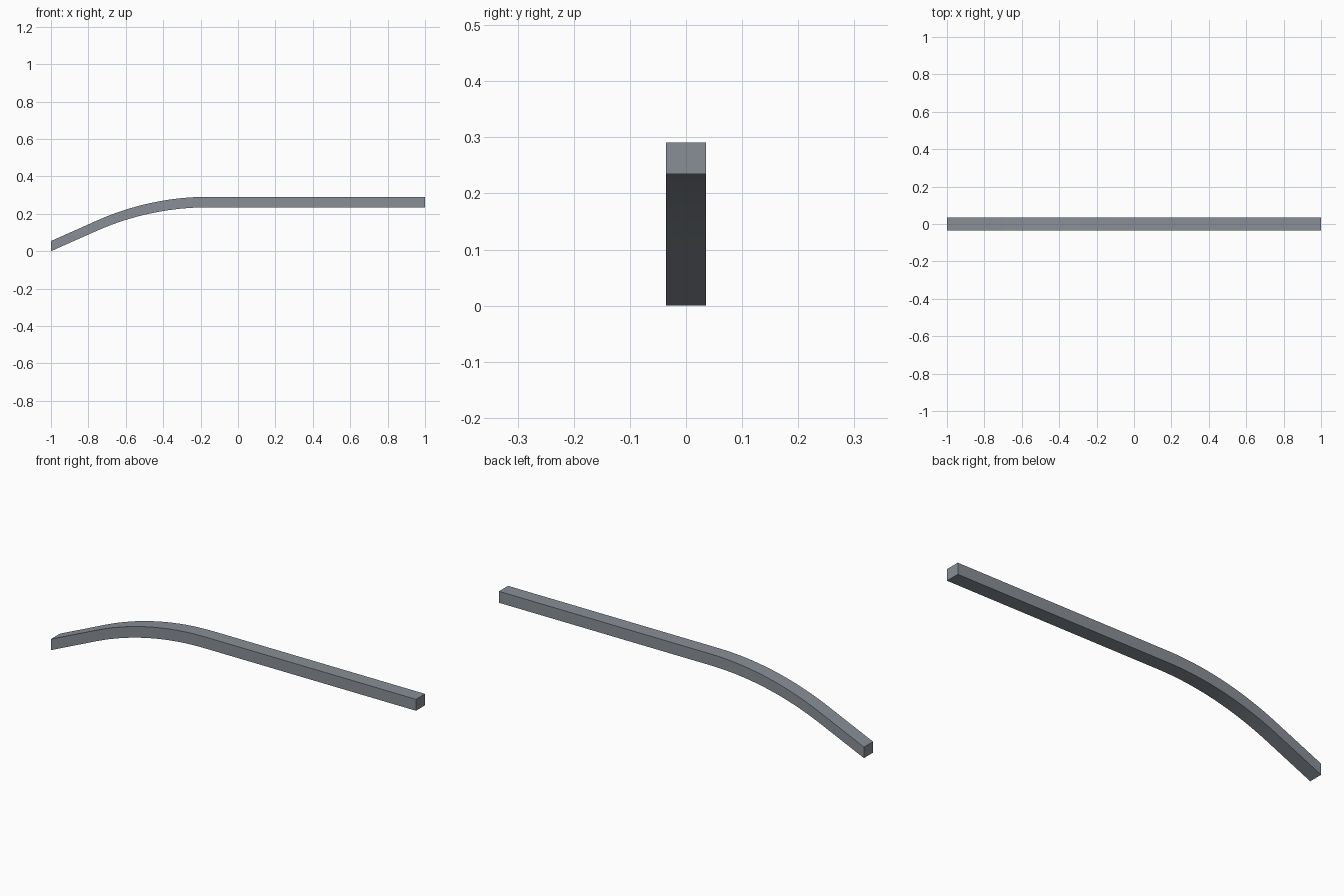
import bpy, bmesh, math

if "Cube" in bpy.data.objects:
    bpy.data.objects.remove(bpy.data.objects["Cube"])

HALF_W = 0.0355               # half of the bar's width
TOP, THICK = 0.292, 0.0565    # straight section
X0, X1 = -0.155, -0.755       # start and end of the bend
ANGLE = math.radians(24)
SEGS = 16

# Top path: straight, circular bend, sloping straight end
radius = (X0 - X1) / math.sin(ANGLE)
path = [(1.0, TOP, THICK)]
for i in range(SEGS + 1):
    a = ANGLE * i / SEGS
    path.append((X0 - radius * math.sin(a),
                 TOP - radius * (1 - math.cos(a)),
                 THICK - 0.002 * i / SEGS))
end_x, end_z, end_t = path[-1]
path.append((-1.0, end_z - (end_x + 1.0) * math.tan(ANGLE), end_t))

# Sweep an upright rectangle along the path
bm = bmesh.new()
rings = []
for x, z, t in path:
    rings.append([bm.verts.new((x, y, h)) for y, h in
                  ((-HALF_W, z - t), (HALF_W, z - t), (HALF_W, z), (-HALF_W, z))])
for r, s in zip(rings, rings[1:]):
    for k in range(4):
        n = (k + 1) % 4
        bm.faces.new((r[k], r[n], s[n], s[k]))
bm.faces.new(rings[0])
bm.faces.new(rings[-1])
# Rest the lowest edge on the ground plane
low = min(v.co.z for v in bm.verts)
bmesh.ops.translate(bm, verts=bm.verts, vec=(0, 0, -low))
bmesh.ops.recalc_face_normals(bm, faces=bm.faces)

mesh = bpy.data.meshes.new("bent_bar")
bm.to_mesh(mesh)
bm.free()
bar = bpy.data.objects.new("bent_bar", mesh)
bpy.context.collection.objects.link(bar)

# Dark blue-grey metal
metal = bpy.data.materials.new("dark_metal")
metal.diffuse_color = (0.25, 0.275, 0.305, 1.0)
metal.use_nodes = True
metal.node_tree.nodes["Principled BSDF"].inputs["Base Color"].default_value = metal.diffuse_color
mesh.materials.append(metal)

# Smooth along the bend, sharp at the corners
bpy.context.view_layer.objects.active = bar
bar.select_set(True)
bpy.ops.object.shade_smooth_by_angle(angle=math.radians(30))
